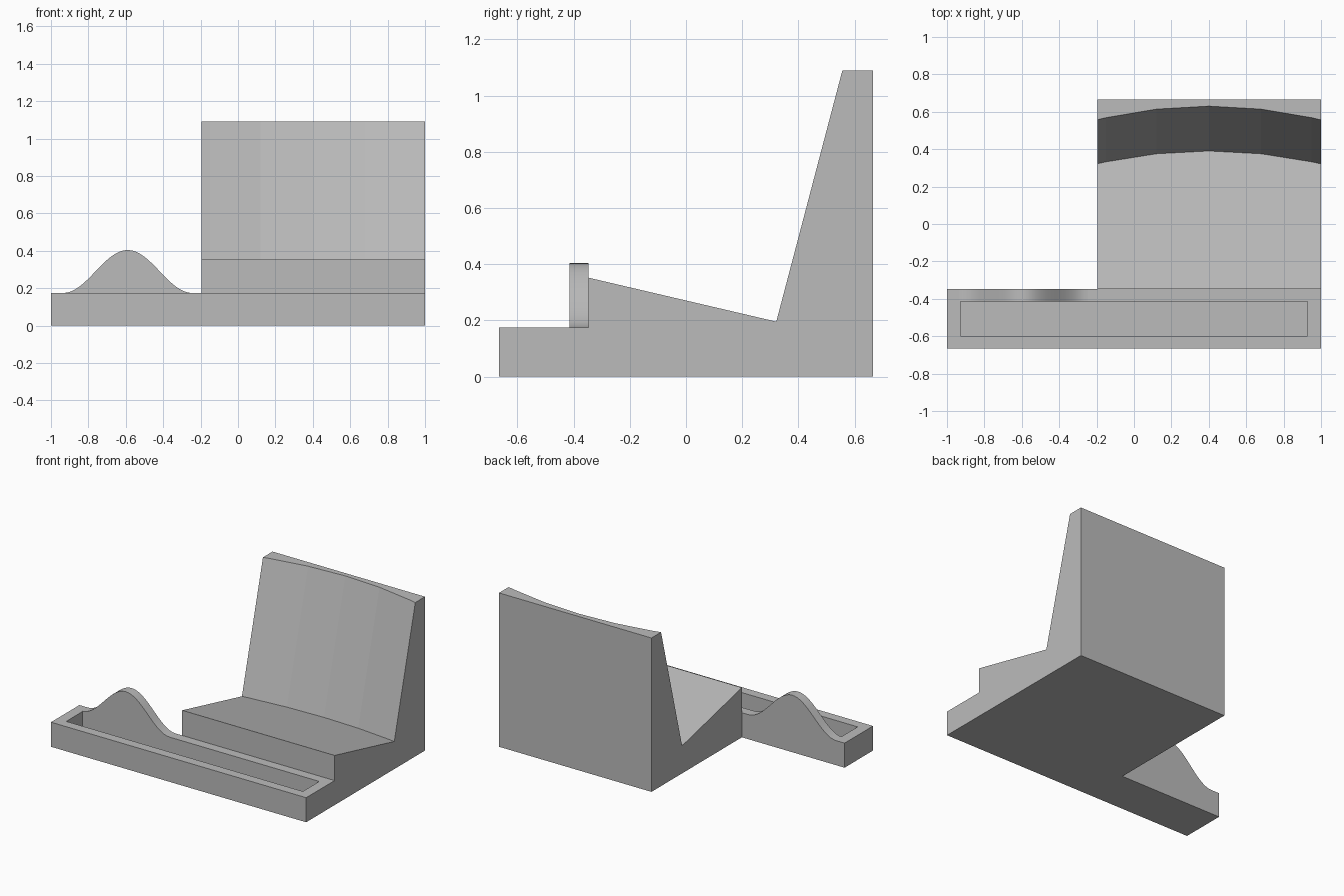
import bpy
import bmesh
import math

if "Cube" in bpy.data.objects:
    bpy.data.objects.remove(bpy.data.objects["Cube"], do_unlink=True)

grey = bpy.data.materials.new("plain grey")
grey.use_nodes = True
grey.diffuse_color = (0.5, 0.5, 0.5, 1)
grey.node_tree.nodes["Principled BSDF"].inputs["Base Color"].default_value = (0.5, 0.5, 0.5, 1)


def loft(name, sections):
    """Skin a row of matching closed cross-sections and cap both ends."""
    bm = bmesh.new()
    rings = [[bm.verts.new(p) for p in s] for s in sections]
    for a, b in zip(rings, rings[1:]):
        for i in range(len(a)):
            j = (i + 1) % len(a)
            bm.faces.new((a[i], a[j], b[j], b[i]))
    bm.faces.new(rings[0])
    bm.faces.new(rings[-1])
    return finish(name, bm)


def finish(name, bm):
    bmesh.ops.recalc_face_normals(bm, faces=bm.faces)
    mesh = bpy.data.meshes.new(name)
    bm.to_mesh(mesh)
    bm.free()
    mesh.materials.append(grey)
    obj = bpy.data.objects.new(name, mesh)
    bpy.context.collection.objects.link(obj)
    return obj


def rectangle(x0, x1, y0, y1, z):
    return [(x0, y0, z), (x1, y0, z), (x1, y1, z), (x0, y1, z)]


FRONT, BACK, STEP = -0.665, 0.665, -0.347
TRAY_TOP, LIP = 0.174, -0.414

# Tray: outer wall up, over the rim, then down into the pocket
outer = (-1, 1, FRONT, STEP)
pocket = (-0.927, 0.927, -0.598, LIP)
loft("tray", [rectangle(*outer, 0), rectangle(*outer, TRAY_TOP),
              rectangle(*pocket, TRAY_TOP), rectangle(*pocket, 0.04)])

# Wave-shaped crest on the rear rim of the tray
crest = []
steps = 32
for i in range(steps + 1):
    t = i / steps
    height = 0.23 * (1 - math.cos(2 * math.pi * t)) / 2
    crest.append((-0.935 + 0.69 * t, TRAY_TOP + height))
hump = loft("rim_crest", [[(x, y, z) for x, z in crest] for y in (LIP, STEP)])
bpy.ops.object.select_all(action="DESELECT")
hump.select_set(True)
bpy.context.view_layer.objects.active = hump
bpy.ops.object.shade_smooth_by_angle(angle=math.radians(30))

# Seat block: sloping seat and leaning backrest with a shallow faceted hollow
SEAT_Z, TOP, LEAN, SLOPE = 0.352, 1.09, 0.263, 0.234
sections = []
for x in (-0.195, -0.15, 0.12, 0.4, 0.68, 0.95, 1):
    top_y = 0.63 - (x - 0.4) ** 2 / 4.9
    # height where the backrest line meets the seat plane
    z = (SEAT_Z - SLOPE * (top_y - LEAN * TOP - STEP)) / (1 + SLOPE * LEAN)
    low_y = top_y - LEAN * (TOP - z)
    profile = [(STEP, 0), (STEP, SEAT_Z), (low_y, z), (top_y, TOP), (BACK, TOP), (BACK, 0)]
    sections.append([(x, y, h) for y, h in profile])
loft("seat_and_backrest", sections)
